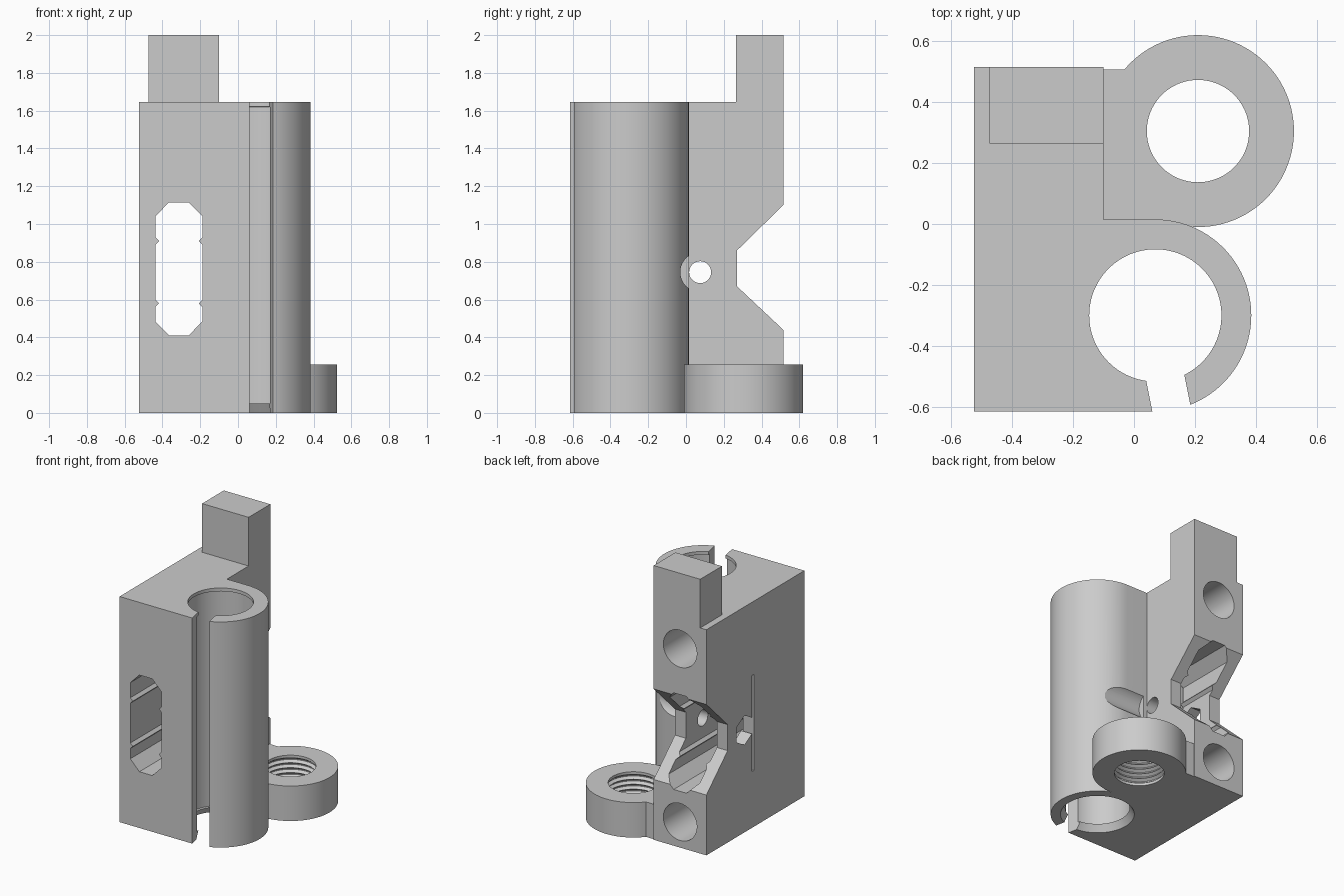
import bpy, bmesh
from math import sin, cos, pi
from mathutils import Vector

if "Cube" in bpy.data.objects:
    bpy.data.objects.remove(bpy.data.objects["Cube"])

grey = bpy.data.materials.new("plain grey")
grey.use_nodes = True
COLOUR = (0.6, 0.6, 0.6, 1)
grey.diffuse_color = COLOUR
grey.node_tree.nodes["Principled BSDF"].inputs["Base Color"].default_value = COLOUR


def finish(name, bm):
    bmesh.ops.recalc_face_normals(bm, faces=bm.faces)
    mesh = bpy.data.meshes.new(name)
    bm.to_mesh(mesh)
    bm.free()
    mesh.materials.append(grey)
    ob = bpy.data.objects.new(name, mesh)
    bpy.context.collection.objects.link(ob)
    return ob


def prism(name, points, axis, start, end):
    """Extrude a 2D outline along an axis; the outline uses the other two axes in order."""
    def place(p, d):
        c = list(p)
        c.insert("xyz".index(axis), d)
        return Vector(c)
    bm = bmesh.new()
    face = bm.faces.new([bm.verts.new(place(p, start)) for p in points])
    grown = bmesh.ops.extrude_face_region(bm, geom=[face])["geom"]
    moved = [v for v in grown if isinstance(v, bmesh.types.BMVert)]
    bmesh.ops.translate(bm, verts=moved, vec=place((0, 0), end - start))
    return finish(name, bm)


def circle(cx, cy, r, n=64, turn=0.0):
    return [(cx + r * cos(2 * pi * i / n + turn), cy + r * sin(2 * pi * i / n + turn))
            for i in range(n)]


def rect(x0, x1, y0, y1):
    return [(x0, y0), (x1, y0), (x1, y1), (x0, y1)]


def lathe(name, cx, cy, profile, n=72):
    """Solid of revolution about a vertical axis from (radius, z) pairs."""
    bm = bmesh.new()
    rings = [[bm.verts.new((x, y, z)) for x, y in circle(cx, cy, r, n)] for r, z in profile]
    for low, high in zip(rings, rings[1:]):
        for i in range(n):
            j = (i + 1) % n
            bm.faces.new((low[i], low[j], high[j], high[i]))
    bm.faces.new(rings[0])
    bm.faces.new(rings[-1])
    return finish(name, bm)


def combine(target, tool, operation):
    mod = target.modifiers.new("shape", "BOOLEAN")
    mod.operation, mod.solver, mod.object = operation, "EXACT", tool
    bpy.context.view_layer.objects.active = target
    bpy.ops.object.modifier_apply(modifier=mod.name)
    bpy.data.objects.remove(tool)


TUBE = (0.07, -0.30)
RING = (0.21, 0.305)
BORE = (0.075, 0.745)   # y, z of the cross bolt
MID = -0.313            # x of the slot and rear sockets
TOP, LUG = 1.645, 0.255

# Main block with the trapezoid notch in its back
block = prism("carriage_block",
              [(-0.615, 0), (0.515, 0), (0.515, 0.44), (0.27, 0.67), (0.27, 0.86),
               (0.515, 1.1), (0.515, TOP), (-0.615, TOP)], "x", -0.525, -0.1)

# Solid parts: rear tower, tube web, tube, lug plate and ring
solids = [
    prism("tower", rect(-0.475, -0.1, 0.265, 0.515), "z", 1.6, 2.0),
    prism("web", rect(-0.2, TUBE[0], -0.615, 0.015), "z", 0, TOP),
    prism("tube", circle(*TUBE, 0.315, 96), "z", 0, TOP),
    prism("lug_plate", rect(-0.15, RING[0], 0.0, 0.507), "z", 0, LUG),
    prism("ring", circle(*RING, 0.315, 96), "z", 0, LUG),
]
for part in solids:
    combine(block, part, "UNION")

# Tube bore: lip at the top, chamfered mouth at the bottom
bore = lathe("tube_bore", *TUBE, [(0.255, -0.01), (0.217, 0.05), (0.235, 0.051),
                                  (0.235, 1.62), (0.217, 1.621), (0.217, 1.7)], 96)

# Threaded hole in the ring
pitch = 0.036
thread = [(0.168, -0.02)]
for k in range(6):
    z = 0.02 + k * pitch
    thread += [(0.168, z), (0.188, z + pitch * 0.4), (0.188, z + pitch * 0.6)]
thread += [(0.168, 0.02 + 6 * pitch), (0.168, 0.3)]

# Long slot through the block, with a pair of small rails on each side
half = [(0.052, 0.41), (0.125, 0.485)]
for z in (0.58, 0.91):
    half += [(0.125, z - 0.02), (0.105, z), (0.125, z + 0.02)]
half += [(0.125, 1.04), (0.052, 1.115)]
outline = [(MID + x, z) for x, z in half] + [(MID - x, z) for x, z in reversed(half)]

cutters = [
    bore,
    lathe("thread", *RING, thread),
    prism("slit", [(-0.003, -0.30), (0.077, -0.70), (0.206, -0.70), (0.126, -0.30)],
          "z", -0.1, 1.8),
    prism("long_slot", outline, "y", -0.8, 0.8),
    prism("bolt_hole", circle(*BORE, 0.058, 48), "x", -0.7, 0.1),
    prism("bolt_clearance", circle(*BORE, 0.105, 64), "x", -0.07, 0.7),
    prism("nut_trap", circle(*BORE, 0.108, 6, pi / 2), "x", -0.7, -0.4),
    prism("strap_slit", rect(-0.033, -0.01, 0.41, 1.11), "x", -0.7, -0.4),
]
# Round sockets in the back
for z in (0.187, 1.45):
    cutters.append(prism("socket", circle(MID, z, 0.135), "y", 0.0, 0.7))
for tool in cutters:
    combine(block, tool, "DIFFERENCE")

bpy.ops.object.select_all(action="DESELECT")
block.select_set(True)
bpy.context.view_layer.objects.active = block
bpy.ops.object.shade_smooth_by_angle(angle=pi / 9)
